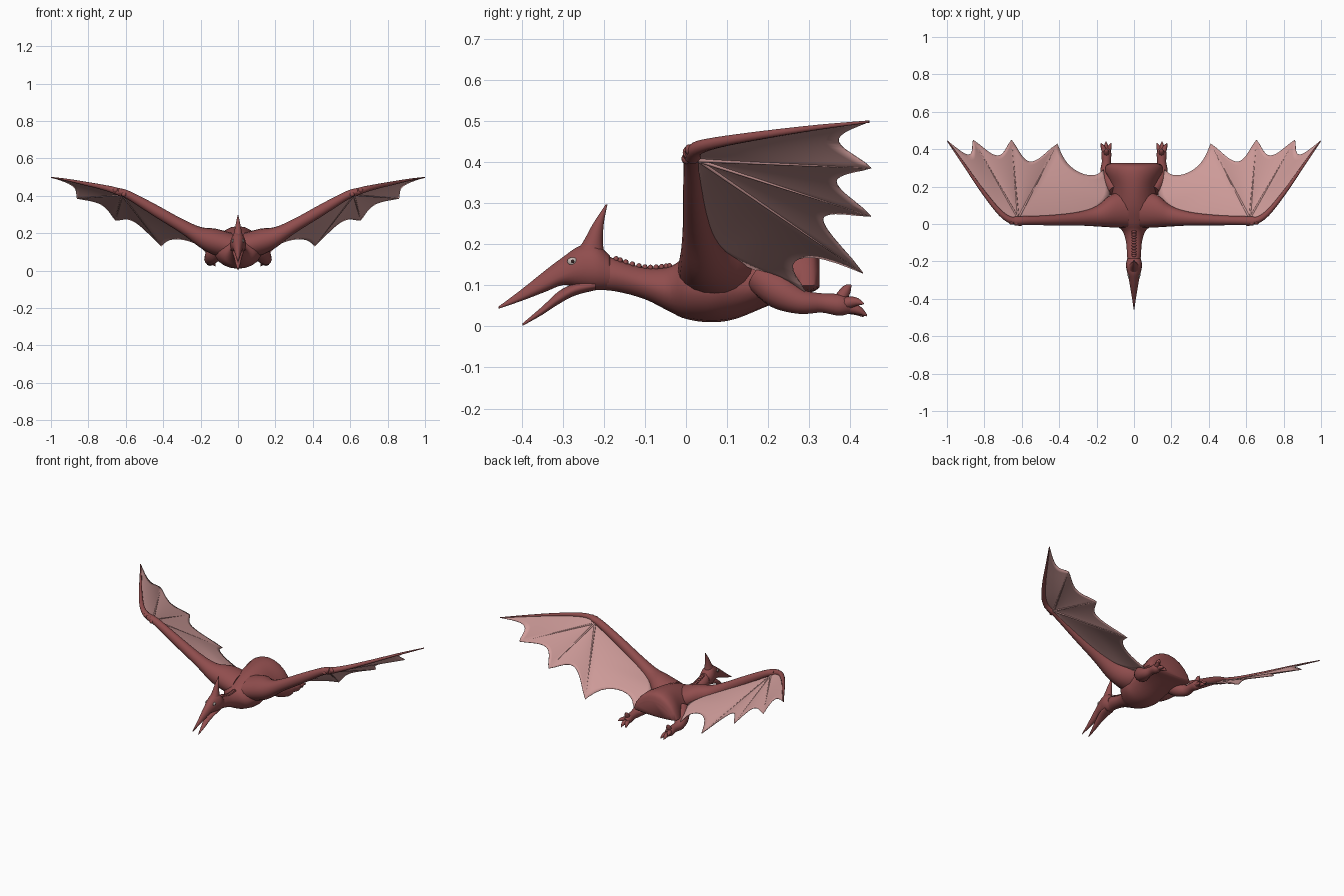
import bpy, bmesh, math
from mathutils import Vector

if "Cube" in bpy.data.objects:
    bpy.data.objects.remove(bpy.data.objects["Cube"])


def material(name, colour):
    m = bpy.data.materials.new(name)
    m.use_nodes = True
    m.diffuse_color = (*colour, 1)
    bsdf = m.node_tree.nodes["Principled BSDF"]
    bsdf.inputs["Base Color"].default_value = (*colour, 1)
    bsdf.inputs["Roughness"].default_value = 0.7
    return m


SKIN = material("brick red skin", (0.28, 0.075, 0.075))
WEB = material("pink membrane", (0.62, 0.33, 0.32))
PALE = material("pale eye", (0.55, 0.48, 0.45))
DARK = material("dark pupil", (0.03, 0.015, 0.015))


def smooth_rows(rows, steps=4):
    """Catmull-Rom interpolation through rows of numbers."""
    out = []
    for i in range(len(rows) - 1):
        a, b, c, d = (rows[max(i - 1, 0)], rows[i], rows[i + 1],
                      rows[min(i + 2, len(rows) - 1)])
        for k in range(steps):
            t = k / steps
            out.append(tuple(
                q + 0.5 * t * (r - p + t * (2*p - 5*q + 4*r - s + t * (3*(q - r) + s - p)))
                for p, q, r, s in zip(a, b, c, d)))
    return out + [tuple(rows[-1])]


def finish(name, bm, mat, mirror=False, thickness=0):
    bmesh.ops.recalc_face_normals(bm, faces=bm.faces)
    mesh = bpy.data.meshes.new(name)
    bm.to_mesh(mesh)
    bm.free()
    mesh.shade_smooth()
    mesh.set_sharp_from_angle(angle=math.radians(60))
    mesh.materials.append(mat)
    ob = bpy.data.objects.new(name, mesh)
    bpy.context.scene.collection.objects.link(ob)
    if mirror:
        ob.modifiers.new("Mirror", 'MIRROR').use_mirror_merge = False
    if thickness:
        solid = ob.modifiers.new("Solidify", 'SOLIDIFY')
        solid.thickness, solid.offset = thickness, 0
    return ob


def add_loft(bm, rings):
    rows = [[bm.verts.new(p) for p in ring] for ring in rings]
    n = len(rows[0])
    for a, b in zip(rows, rows[1:]):
        for i in range(n):
            j = (i + 1) % n
            bm.faces.new((a[i], a[j], b[j], b[i]))
    bm.faces.new(rows[0])
    bm.faces.new(rows[-1])


ANGLES = [math.tau * i / 20 for i in range(20)]


def trunk(name, sections, pinch=0.0):
    """Loft along y from (y, half width, bottom, widest height, top)."""
    rings = []
    for y, w, low, mid, top in smooth_rows(sections):
        ring = []
        for a in ANGLES:
            s = math.sin(a)
            squeeze = 1 - pinch * max(s, 0)
            ring.append((w * math.cos(a) * squeeze, y,
                         mid + s * ((top - mid) if s > 0 else (mid - low))))
        rings.append(ring)
    bm = bmesh.new()
    add_loft(bm, rings)
    return finish(name, bm, SKIN)


def add_tube(bm, points, sides=10, steps=4):
    """Round tapered limb through (x, y, z, radius)."""
    path = smooth_rows(points, steps)
    centres = [Vector(p[:3]) for p in path]
    rings = []
    for i, c in enumerate(centres):
        d = (centres[min(i + 1, len(path) - 1)] - centres[max(i - 1, 0)]).normalized()
        u = d.cross(Vector((0, 0, 1))).normalized()
        v = u.cross(d)
        rings.append([c + path[i][3] * (u * math.cos(math.tau * k / sides)
                                        + v * math.sin(math.tau * k / sides))
                      for k in range(sides)])
    add_loft(bm, rings)


def add_ball(bm, centre, size):
    ball = bmesh.ops.create_uvsphere(bm, u_segments=12, v_segments=8, radius=1)
    for v in ball["verts"]:
        v.co = Vector(centre) + Vector(size) * v.co


# Body, neck and rump
NECK = [(-.23, .03, .09, .13, .19), (-.17, .037, .085, .125, .163),
        (-.1, .042, .066, .105, .143), (-.04, .06, .036, .09, .146)]
trunk("body", NECK + [
    (0, .1, .018, .1, .17), (.06, .125, .01, .1, .2), (.12, .12, .018, .1, .22),
    (.2, .125, .05, .1, .235), (.27, .15, .075, .1, .237),
    (.31, .15, .085, .1, .222), (.325, .125, .095, .105, .18)], pinch=.15)

# Head with upper beak, and the open lower jaw
trunk("head_and_upper_beak", [
    (-.456, .002, .043, .045, .048), (-.4, .01, .062, .072, .09),
    (-.34, .02, .085, .105, .138), (-.3, .027, .1, .125, .168),
    (-.26, .036, .095, .14, .195), (-.22, .043, .088, .14, .2),
    (-.185, .036, .09, .13, .172)])
trunk("lower_jaw", [
    (-.398, .002, .001, .004, .007), (-.35, .013, .028, .037, .048),
    (-.31, .02, .054, .068, .085), (-.27, .028, .075, .09, .105),
    (-.22, .03, .088, .1, .12)])

# Head crest, lofted upwards from (z, y, half length, half width)
bm = bmesh.new()
add_loft(bm, [[(w * math.cos(a), y + r * math.sin(a), z) for a in ANGLES]
              for z, y, r, w in smooth_rows([
                  (.165, -.24, .045, .032), (.2, -.228, .026, .022),
                  (.25, -.213, .013, .012), (.297, -.193, .002, .002)])])
finish("head_crest", bm, SKIN)

# Bumps along the top of the neck
bm = bmesh.new()
for y, w, low, mid, top in smooth_rows(NECK[1:], 5):
    add_ball(bm, (0, y, top), (.013, .007, .008))
finish("neck_bumps", bm, SKIN)

# Eyes
bm = bmesh.new()
add_ball(bm, (.027, -.276, .158), (.006, .013, .01))
finish("eyes", bm, PALE, mirror=True)
bm = bmesh.new()
add_ball(bm, (.031, -.276, .158), (.003, .005, .005))
finish("pupils", bm, DARK, mirror=True)

# Wing arms, lofted outwards from (x, y, half depth, z, half height)
bm = bmesh.new()
add_loft(bm, [[(x, y + r * math.cos(a), z + h * math.sin(a)) for a in ANGLES]
              for x, y, r, z, h in smooth_rows([
                  (.03, .08, .1, .13, .07), (.12, .07, .088, .152, .072),
                  (.2, .042, .055, .177, .056), (.3, .028, .036, .237, .04),
                  (.45, .02, .027, .325, .034), (.58, .018, .024, .4, .025),
                  (.64, .016, .024, .424, .018)])])
finish("wing_arms", bm, SKIN, mirror=True)

# Long outer wing fingers, with knuckles at the wrist
FINGER = [(.62, .016, .415), (.67, .025, .432), (.73, .075, .447),
          (.82, .19, .466), (.91, .32, .484), (.998, .445, .498)]
bm = bmesh.new()
add_tube(bm, [(*p, .021 - .0036 * i) for i, p in enumerate(FINGER)])
for x, y, z in ((.63, .004, .425), (.655, .008, .43), (.61, 0, .408)):
    add_ball(bm, (x, y, z), (.014, .011, .013))
finish("wing_fingers", bm, SKIN, mirror=True)

# Wing membranes: scalloped panels stretched between neighbouring spokes
WRIST = Vector((.62, .03, .405))


def straight(tip):
    return [tuple(WRIST.lerp(Vector(tip), t / 5)) for t in range(6)]


ROOT = [(.62, .03, .402), (.4, .035, .285), (.22, .07, .195),
        (.14, .13, .155), (.13, .2, .125), (.165, .29, .085)]
SPOKES = [smooth_rows(s) for s in (
    FINGER, straight((.86, .45, .385)), straight((.655, .45, .268)),
    straight((.41, .43, .13)), ROOT)]


def along(path, t):
    f = min(t, .9999) * (len(path) - 1)
    i = int(f)
    return Vector(path[i]).lerp(Vector(path[i + 1]), f - i)


bm = bmesh.new()
COLS, ROWS = 12, 16
for left, right, depth in zip(SPOKES, SPOKES[1:], (.15, .2, .26, .2)):
    grid = []
    for c in range(COLS + 1):
        v = c / COLS
        arch = 4 * v * (1 - v)
        line = []
        for r in range(ROWS + 1):
            t = r / ROWS * (1 - depth * arch)
            p = along(left, t).lerp(along(right, t), v)
            p.z += .012 * arch * t
            line.append(bm.verts.new(p))
        grid.append(line)
    for a, b in zip(grid, grid[1:]):
        for r in range(ROWS):
            bm.faces.new((a[r], a[r + 1], b[r + 1], b[r]))
bmesh.ops.remove_doubles(bm, verts=bm.verts, dist=.0004)
finish("wing_membranes", bm, WEB, mirror=True, thickness=.003)

# Thin ribs inside the membranes
bm = bmesh.new()
for spoke in SPOKES[1:4]:
    add_tube(bm, [(*spoke[0], .006), (*spoke[len(spoke) // 2], .004),
                  (*spoke[-1], .0015)], sides=8)
finish("membrane_ribs", bm, WEB, mirror=True)

# Legs and feet
bm = bmesh.new()
add_tube(bm, [(.1, .18, .12, .04), (.13, .23, .085, .044), (.15, .28, .06, .031),
              (.148, .33, .057, .024), (.148, .375, .052, .027),
              (.148, .4, .048, .018)], sides=14)
finish("legs", bm, SKIN, mirror=True)

# Clawed toes
bm = bmesh.new()
for x, y, z in ((.122, .432, .024), (.15, .44, .026), (.176, .432, .055), (.146, .402, .1)):
    tip = Vector((x, y, z))
    base = Vector((.148, .368, .052))
    bend = base.lerp(tip, .65) + Vector((0, 0, .006))
    add_tube(bm, [(*base, .018), (*bend, .012), (*tip, .002)], sides=8)
finish("toes", bm, SKIN, mirror=True)
